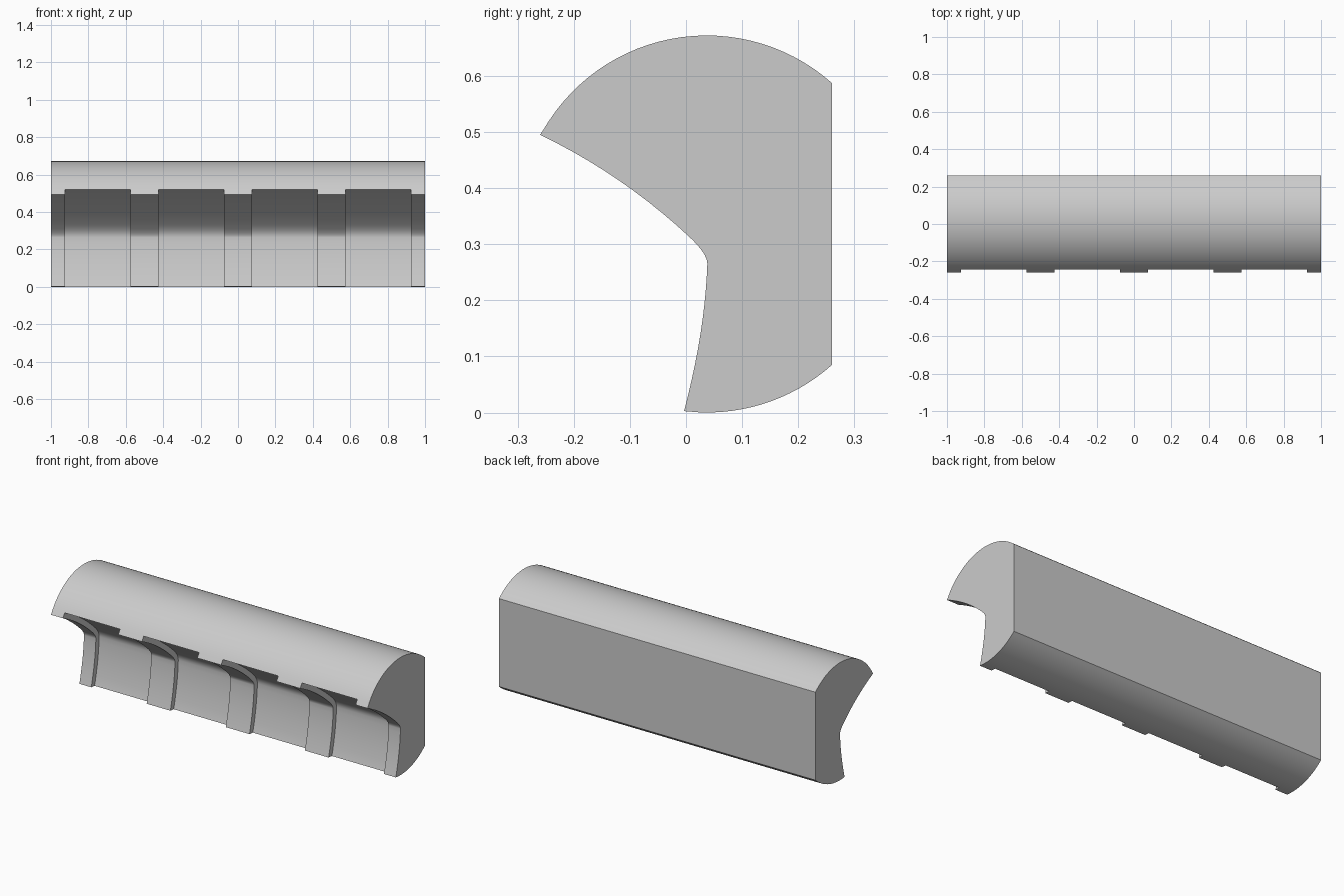
import bpy, bmesh, math
from mathutils import Vector

if "Cube" in bpy.data.objects:
    bpy.data.objects.remove(bpy.data.objects["Cube"])

CENTRE, RADIUS, BACK = Vector((0.037, 0.336)), 0.336, 0.26
RIB_HALF, DEPTH = 0.075, 0.03


def bezier(a, c, b, n):
    a, c, b = Vector(a), Vector(c), Vector(b)
    return [a * (1 - t) ** 2 + c * 2 * t * (1 - t) + b * t * t
            for t in (i / n for i in range(n + 1))]


def on_circle(p):
    return CENTRE + (p - CENTRE).normalized() * RADIUS


def arc(a, b, n):
    return [CENTRE + RADIUS * Vector((math.cos(t), math.sin(t)))
            for t in (a + (b - a) * i / n for i in range(n + 1))]


def angle(p):
    d = p - CENTRE
    return math.atan2(d.y, d.x)


# Hollow front curve of the ribs, from upper lip to lower lip (y, z)
rib = (bezier((-0.26, 0.495), (-0.113, 0.424), (0.006, 0.313), 10)
       + bezier((0.006, 0.313), (0.038, 0.283), (0.038, 0.265), 8)[1:]
       + bezier((0.038, 0.265), (0.034, 0.145), (-0.0035, 0.0025), 10)[1:])

# Same curve pushed into the body for the recessed panels
recess = []
for i, p in enumerate(rib):
    d = (rib[min(i + 1, len(rib) - 1)] - rib[max(i - 1, 0)]).normalized()
    recess.append(p + Vector((-d.y, d.x)) * DEPTH)
recess[0], recess[-1] = on_circle(recess[0]), on_circle(recess[-1])

# Round outside with a flat back, shared by both sections
corner = math.acos((BACK - CENTRE.x) / RADIUS)
outer = (arc(angle(recess[-1]), -corner, 14)
         + arc(corner, angle(recess[0]), 28))

# Sections along the length: a rib every half unit, recesses between
sections = [(-1.0, rib)]
for k in range(4):
    x = -1 + 0.5 * k
    a, b = x + RIB_HALF, x + 0.5 - RIB_HALF
    sections += [(a, rib), (a, recess), (b, recess), (b, rib)]
sections.append((1.0, rib))

# Loft the sections into one closed body
bm = bmesh.new()
rings = [[bm.verts.new((x, p.x, p.y)) for p in outer + inner]
         for x, inner in sections]
n = len(rings[0])
for (x0, _), (x1, _), r, s in zip(sections, sections[1:], rings, rings[1:]):
    for i in range(n):
        j = (i + 1) % n
        if x0 == x1 and (i < len(outer) - 1):
            continue  # outside is shared where rib meets recess
        bm.faces.new((r[i], r[j], s[j], s[i]))
bm.faces.new(rings[0])
bm.faces.new(rings[-1])
bmesh.ops.remove_doubles(bm, verts=bm.verts, dist=1e-5)
bmesh.ops.dissolve_degenerate(bm, edges=bm.edges, dist=1e-5)
bmesh.ops.recalc_face_normals(bm, faces=bm.faces)

mesh = bpy.data.meshes.new("ribbed_body")
bm.to_mesh(mesh)
bm.free()
body = bpy.data.objects.new("ribbed_body", mesh)
bpy.context.collection.objects.link(body)
bpy.context.view_layer.objects.active = body
body.select_set(True)
bpy.ops.object.shade_smooth_by_angle(angle=math.radians(25))
